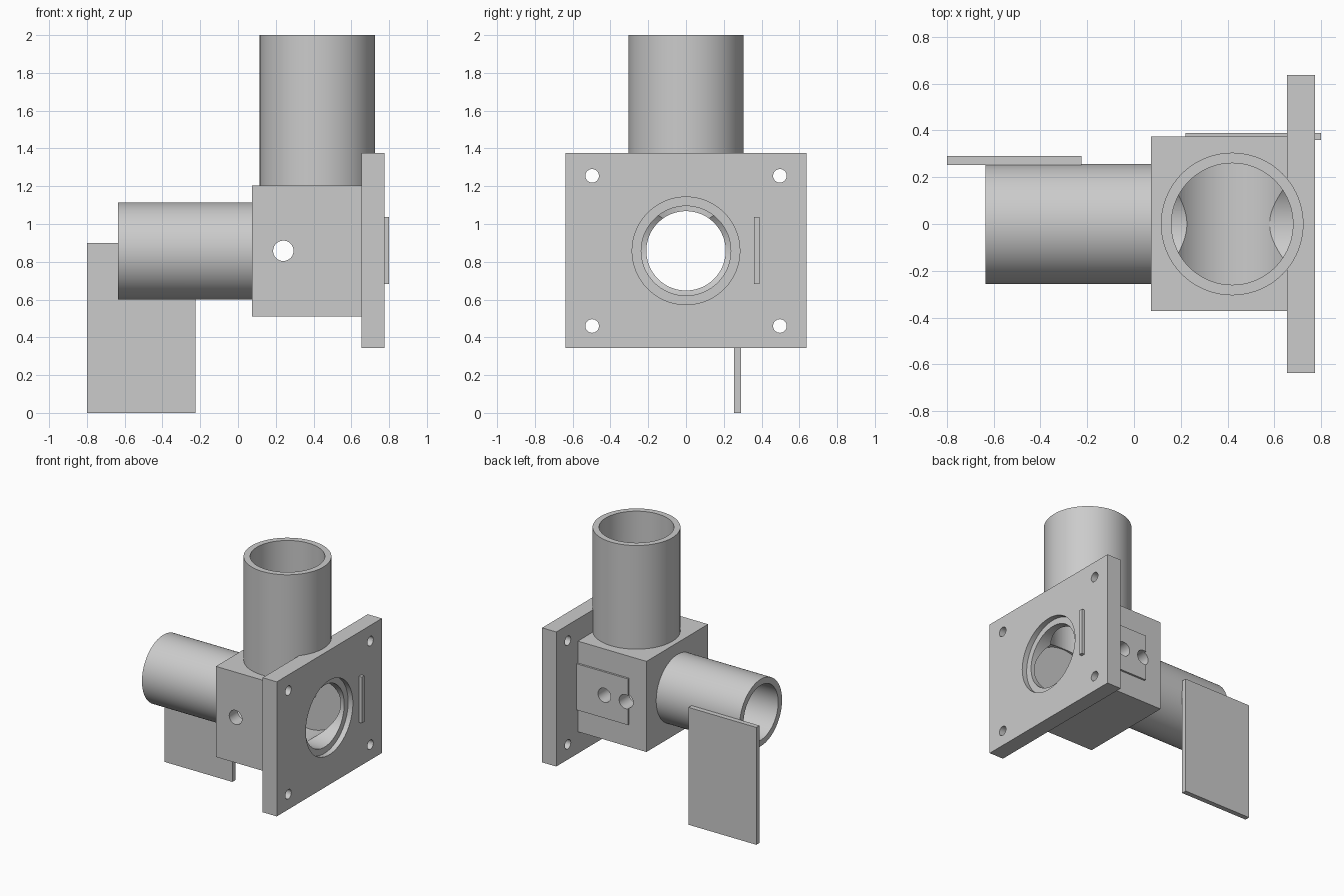
import bpy
from math import pi, radians

cube = bpy.data.objects.get("Cube")
if cube:
    bpy.data.objects.remove(cube, do_unlink=True)

GREY = (0.6, 0.6, 0.6, 1.0)
mat = bpy.data.materials.new("plain grey")
mat.use_nodes = True
mat.diffuse_color = GREY
mat.node_tree.nodes["Principled BSDF"].inputs["Base Color"].default_value = GREY

AXIS_Z = 0.858   # height of the horizontal bore
PIPE_X = 0.42    # position of the vertical bore


def box(name, x, y, z):
    """Box from (min, max) pairs."""
    spans = (x, y, z)
    bpy.ops.mesh.primitive_cube_add(size=1, location=[(a + b) / 2 for a, b in spans])
    ob = bpy.context.object
    ob.name = name
    ob.scale = [b - a for a, b in spans]
    bpy.ops.object.transform_apply(location=False, rotation=False, scale=True)
    ob.data.materials.append(mat)
    return ob


def rod(name, axis, radius, span, u, v, sides=96):
    """Cylinder along an axis; u, v are the other two coordinates in order."""
    mid = (span[0] + span[1]) / 2
    loc, rot = {"x": ((mid, u, v), (0, pi / 2, 0)),
                "y": ((u, mid, v), (pi / 2, 0, 0)),
                "z": ((u, v, mid), (0, 0, 0))}[axis]
    bpy.ops.mesh.primitive_cylinder_add(vertices=sides, radius=radius,
                                        depth=span[1] - span[0], location=loc, rotation=rot)
    ob = bpy.context.object
    ob.name = name
    ob.data.materials.append(mat)
    return ob


def combine(target, others, operation):
    """Apply a boolean with each helper, then remove the helper."""
    for other in others:
        mod = target.modifiers.new("boolean", "BOOLEAN")
        mod.operation = operation
        mod.solver = "EXACT"
        mod.object = other
        bpy.context.view_layer.objects.active = target
        bpy.ops.object.modifier_apply(modifier=mod.name)
        bpy.data.objects.remove(other, do_unlink=True)


def smooth(ob):
    bpy.ops.object.select_all(action="DESELECT")
    ob.select_set(True)
    bpy.context.view_layer.objects.active = ob
    bpy.ops.object.shade_smooth_by_angle(angle=radians(30))


# Housing: block, mounting flange and the two pipes
housing = box("valve_housing", (0.073, 0.68), (-0.372, 0.375), (0.51, 1.205))
combine(housing, [
    box("flange", (0.655, 0.775), (-0.637, 0.637), (0.343, 1.375)),
    rod("vertical_pipe", "z", 0.305, (1.0, 2.0), PIPE_X, 0),
    rod("horizontal_pipe", "x", 0.257, (-0.635, 0.2), 0, AXIS_Z),
], "UNION")

# Bores, inner drum chamber, flange recess and pin holes
combine(housing, [
    rod("chamber", "y", 0.286, (-0.27, 0.27), PIPE_X, AXIS_Z),
    rod("vertical_bore", "z", 0.26, (AXIS_Z, 2.1), PIPE_X, 0),
    rod("outlet_bore", "x", 0.21, (-0.8, PIPE_X), 0, AXIS_Z),
    rod("flange_bore", "x", 0.237, (PIPE_X, 0.9), 0, AXIS_Z),
    rod("flange_recess", "x", 0.285, (0.735, 0.9), 0, AXIS_Z),
    rod("pin_hole", "y", 0.054, (-0.5, 0.5), 0.24, AXIS_Z, 48),
    rod("spindle_hole", "y", 0.054, (0, 0.5), PIPE_X, AXIS_Z, 48),
], "DIFFERENCE")
combine(housing, [rod("bolt_hole", "x", 0.036, (0.6, 0.9), y, z, 32)
                  for y in (-0.497, 0.497) for z in (0.46, 1.255)], "DIFFERENCE")
smooth(housing)

# Locking plate that slides through the flange
plate = box("locking_plate", (0.22, 0.8), (0.36, 0.39), (0.683, 1.037))
combine(plate, [rod("plate_hole", "y", 0.054, (0.2, 0.5), x, AXIS_Z, 48)
                for x in (0.24, PIPE_X)], "DIFFERENCE")
smooth(plate)

# Flat support panel beside the outlet pipe
box("support_panel", (-0.8, -0.225), (0.253, 0.291), (0, 0.9))
